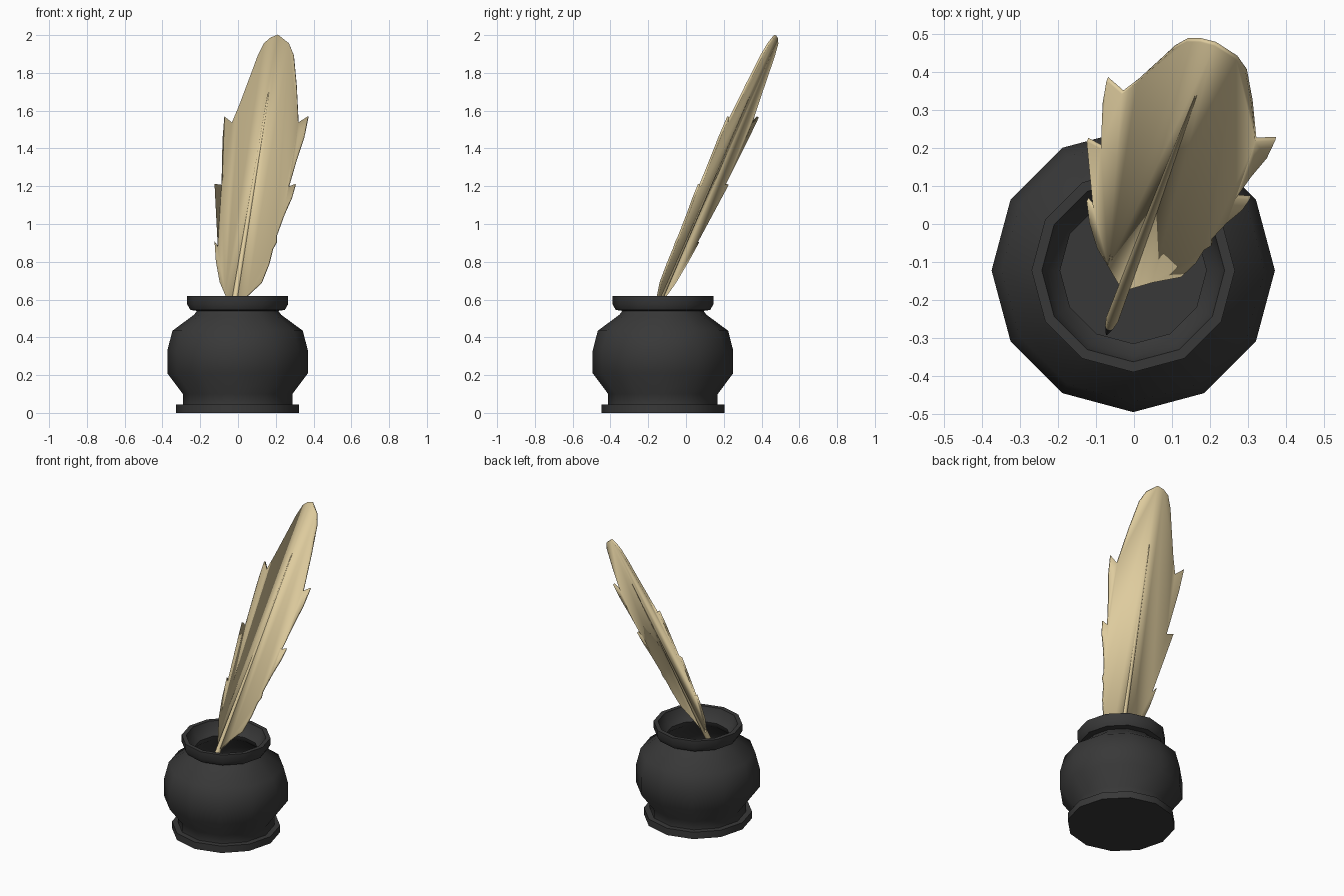
import bpy, bmesh, math
from mathutils import Vector

cube = bpy.data.objects.get("Cube")
if cube:
    bpy.data.objects.remove(cube, do_unlink=True)


def material(name, rgb):
    m = bpy.data.materials.new(name)
    m.use_nodes = True
    color = (*rgb, 1)
    m.diffuse_color = color
    m.node_tree.nodes["Principled BSDF"].inputs["Base Color"].default_value = color
    return m


black = material("ink black", (0.04, 0.04, 0.04))
tan = material("parchment tan", (0.73, 0.6, 0.34))


def finish(name, bm, mat, angle):
    bmesh.ops.recalc_face_normals(bm, faces=bm.faces)
    mesh = bpy.data.meshes.new(name)
    bm.to_mesh(mesh)
    bm.free()
    mesh.materials.append(mat)
    obj = bpy.data.objects.new(name, mesh)
    bpy.context.collection.objects.link(obj)
    bpy.ops.object.select_all(action="DESELECT")
    obj.select_set(True)
    bpy.context.view_layer.objects.active = obj
    bpy.ops.object.shade_smooth_by_angle(angle=math.radians(angle))
    return obj


def rings_to_mesh(rings):
    """Bridge a list of equal point rings and cap both ends."""
    bm = bmesh.new()
    loops = [[bm.verts.new(p) for p in ring] for ring in rings]
    n = len(loops[0])
    for a, b in zip(loops, loops[1:]):
        for i in range(n):
            j = (i + 1) % n
            bm.faces.new((a[i], a[j], b[j], b[i]))
    bm.faces.new(loops[0])
    bm.faces.new(loops[-1])
    return bm


# Ink pot: lathed outer wall, lip and hollow inside
pot_profile = [
    (0.325, 0), (0.325, 0.045), (0.29, 0.045), (0.29, 0.1), (0.372, 0.21),
    (0.372, 0.33), (0.345, 0.435), (0.23, 0.52), (0.215, 0.54), (0.25, 0.545),
    (0.267, 0.575), (0.267, 0.62), (0.24, 0.62), (0.225, 0.57), (0.192, 0.54),
    (0.2, 0.51), (0.31, 0.42), (0.34, 0.33), (0.34, 0.22), (0.26, 0.1),
]
SIDES = 12
pot_rings = [[(-0.002 + r * math.cos(math.tau * i / SIDES),
               -0.122 + r * math.sin(math.tau * i / SIDES), z)
              for i in range(SIDES)] for r, z in pot_profile]
finish("ink_pot", rings_to_mesh(pot_rings), black, 40)

# Quill axis, leaning right and back out of the pot
TIP = Vector((-0.072, -0.29, 0.26))
TOP = Vector((0.188, 0.405, 1.845))


def axis(z):
    return TIP.lerp(TOP, (z - TIP.z) / (TOP.z - TIP.z))


def tube(name, stations, mat):
    direction = (TOP - TIP).normalized()
    u = direction.cross(Vector((0, 1, 0))).normalized()
    v = direction.cross(u)
    rings = [[axis(z) + r * (u * math.cos(math.tau * i / 8) + v * math.sin(math.tau * i / 8))
              for i in range(8)] for z, r in stations]
    return finish(name, rings_to_mesh(rings), mat, 50)


tube("quill_shaft", [(0.31, 0.012), (0.36, 0.018), (0.62, 0.016), (1.845, 0.005)], tan)
tube("quill_nib", [(0.26, 0.002), (0.31, 0.012)], black)

# Feather vane: two notched halves folded slightly back from the shaft
right_edge = [
    (0.05, 0.62), (0.125, 0.69), (0.165, 0.79), (0.185, 0.87), (0.205, 0.905),
    (0.205, 0.94), (0.245, 1.05), (0.285, 1.14), (0.305, 1.21), (0.268, 1.195),
    (0.31, 1.34), (0.35, 1.46), (0.372, 1.568), (0.32, 1.535), (0.31, 1.735),
    (0.295, 1.895), (0.27, 1.955),
]
left_edge = [
    (-0.065, 0.62), (-0.095, 0.69), (-0.115, 0.8), (-0.122, 0.905), (-0.105, 0.88),
    (-0.115, 1.07), (-0.122, 1.21), (-0.085, 1.205), (-0.08, 1.445), (-0.07, 1.567),
    (-0.03, 1.535), (0.01, 1.63), (0.07, 1.79), (0.105, 1.885), (0.14, 1.955),
    (0.175, 1.985),
]


def vane_point(x, z):
    p = axis(z)
    dx = x - p.x
    return (x, p.y - 0.36 * dx + 0.1 * abs(dx), z)


bm = bmesh.new()
bottom = bm.verts.new(axis(0.53))
crown = bm.verts.new(axis(2.0))
for edge in (left_edge, right_edge):
    bm.faces.new([bottom] + [bm.verts.new(vane_point(x, z)) for x, z in edge] + [crown])
vane = finish("feather_vane", bm, tan, 60)
solid = vane.modifiers.new("thickness", "SOLIDIFY")
solid.thickness = 0.012
solid.offset = 0
